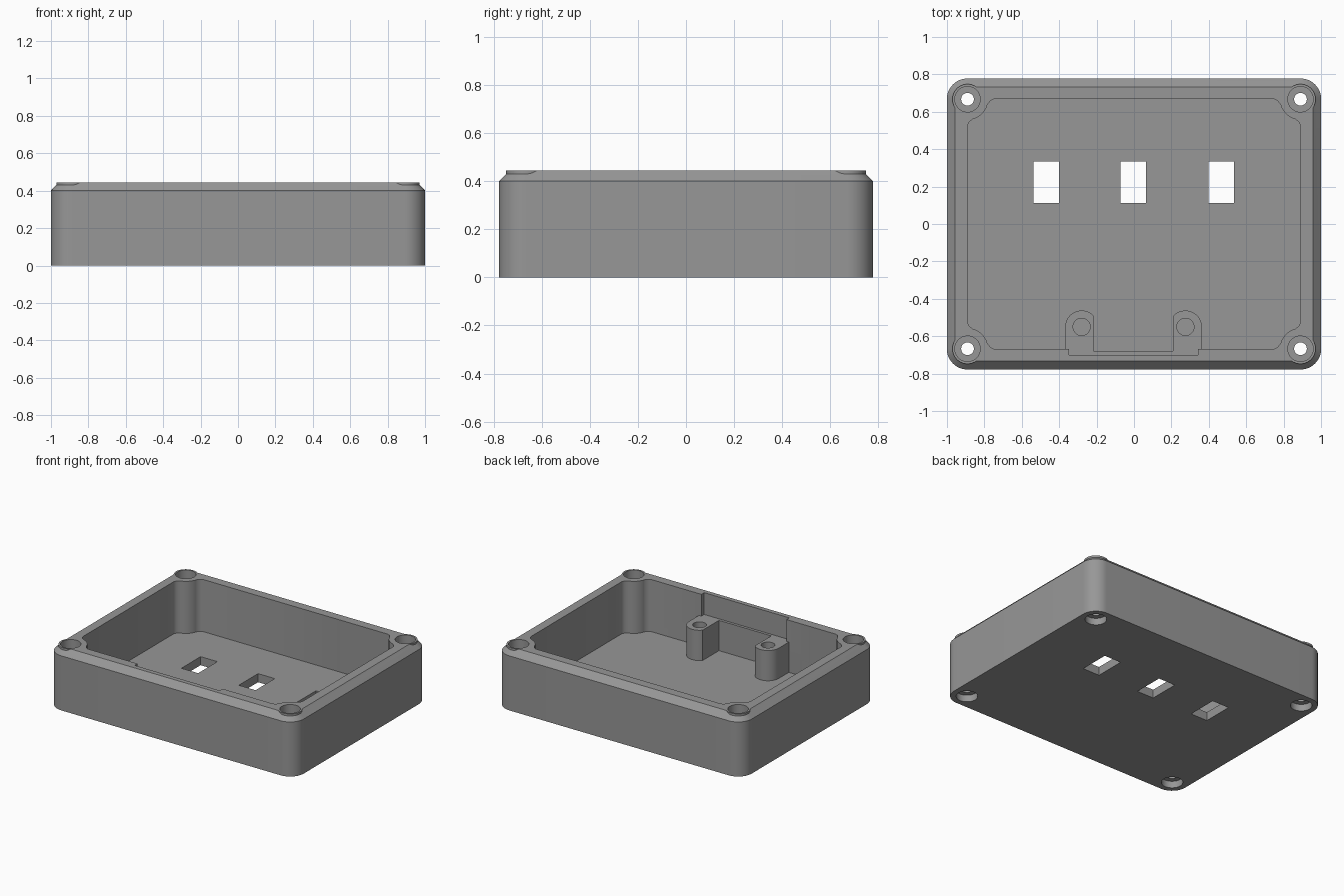
import bpy, bmesh, math

if "Cube" in bpy.data.objects:
    bpy.data.objects.remove(bpy.data.objects["Cube"])

HX, HY, H = 1.0, 0.778, 0.445      # half length, half width, height
CX, CY = 0.89, 0.667               # screw column centres
FLOOR, SHELF = 0.063, 0.285        # floor top, standoff top

grey = bpy.data.materials.new("mid grey plastic")
grey.diffuse_color = (0.31, 0.31, 0.31, 1)
grey.use_nodes = True
grey.node_tree.nodes["Principled BSDF"].inputs["Base Color"].default_value = grey.diffuse_color


def loft(name, rings):
    """Closed solid through a stack of (outline, z) rings."""
    bm = bmesh.new()
    loops = [[bm.verts.new((x, y, z)) for x, y in pts] for pts, z in rings]
    n = len(loops[0])
    for a, b in zip(loops, loops[1:]):
        for i in range(n):
            j = (i + 1) % n
            bm.faces.new((a[i], a[j], b[j], b[i]))
    bm.faces.new(loops[0][::-1])
    bm.faces.new(loops[-1])
    bmesh.ops.recalc_face_normals(bm, faces=bm.faces)
    mesh = bpy.data.meshes.new(name)
    bm.to_mesh(mesh)
    bm.free()
    mesh.materials.append(grey)
    ob = bpy.data.objects.new(name, mesh)
    bpy.context.collection.objects.link(ob)
    return ob


def arc(cx, cy, r, a0, a1, n=12):
    angles = [math.radians(a0 + (a1 - a0) * i / n) for i in range(n + 1)]
    return [(cx + r * math.cos(a), cy + r * math.sin(a)) for a in angles]


def four_way(quad):
    """Mirror a counter-clockwise first-quadrant outline into all four."""
    return (quad + [(-x, y) for x, y in quad[::-1]]
            + [(-x, -y) for x, y in quad] + [(x, -y) for x, y in quad[::-1]])


def cylinder(name, x, y, r, z0, z1):
    pts = arc(x, y, r, 0, 360, 40)[:-1]
    return loft(name, [(pts, z0), (pts, z1)])


def box(name, x0, x1, y0, y1, z0, z1):
    pts = [(x0, y0), (x1, y0), (x1, y1), (x0, y1)]
    return loft(name, [(pts, z0), (pts, z1)])


def combine(target, tool, op="DIFFERENCE"):
    """Apply a boolean and discard the tool."""
    mod = target.modifiers.new("cut", "BOOLEAN")
    mod.operation, mod.solver, mod.object = op, "EXACT", tool
    bpy.context.view_layer.objects.active = target
    bpy.ops.object.modifier_apply(modifier=mod.name)
    bpy.data.objects.remove(tool)


def smooth(ob):
    bpy.ops.object.select_all(action="DESELECT")
    ob.select_set(True)
    bpy.context.view_layer.objects.active = ob
    bpy.ops.object.shade_smooth_by_angle(angle=math.radians(30))


# Outer case with rounded corners and a chamfered top edge
outer = four_way(arc(CX, CY, 0.111, 0, 90))
rim = four_way(arc(CX, CY, 0.066, 0, 90))
case = loft("case", [(outer, 0), (outer, 0.40), (rim, H)])

# Raised corner collars standing proud of the chamfer
corners = [(sx * CX, sy * CY) for sx in (-1, 1) for sy in (-1, 1)]
for x, y in corners:
    combine(case, cylinder("collar", x, y, 0.081, 0.3, H), "UNION")

# Cavity that leaves a rounded screw column in each corner
quad = ([(CX, CY - 0.14), (CX - 0.009, CY - 0.122)]
        + arc(CX, CY, 0.11, 255, 195, 14)
        + [(CX - 0.122, CY - 0.009), (CX - 0.14, CY)])
cavity = four_way(quad)
combine(case, loft("cavity", [(cavity, FLOOR), (cavity, 0.6)]))

# Thinned front wall: upper slot and shallower pocket between the standoffs
combine(case, box("slot", -0.348, 0.343, -0.70, -0.6, SHELF, 0.6))
combine(case, box("pocket", -0.216, 0.209, -0.68, -0.6, FLOOR, 0.35))

# Screw holes, counterbored at both ends
for x, y in corners:
    combine(case, cylinder("hole", x, y, 0.034, -0.1, 0.6))
    combine(case, cylinder("top_bore", x, y, 0.068, 0.345, 0.6))
    combine(case, cylinder("bottom_bore", x, y, 0.072, -0.1, 0.05))

# Three rectangular windows in the floor
for x in (-0.47, -0.004, 0.466):
    combine(case, box("window", x - 0.068, x + 0.068, 0.112, 0.335, -0.1, 0.2))
smooth(case)

# Two standoffs against the front wall, flat on the inner side
for name, x, inner, s in (("left_standoff", -0.28, -0.216, -1),
                          ("right_standoff", 0.275, 0.209, 1)):
    r, cy = 0.0875, -0.55
    end = math.degrees(math.acos((inner - x) / (-s * r)))
    pts = [(x + s * (px - x), py) for px, py in arc(x, cy, r, 0, 180 - end, 20)]
    pts += [(inner, -0.69), (x + s * r, -0.69)]
    standoff = loft(name, [(pts, FLOOR - 0.01), (pts, SHELF)])
    combine(standoff, cylinder("pilot", x, cy, 0.046, 0.10, 0.5))
    smooth(standoff)
